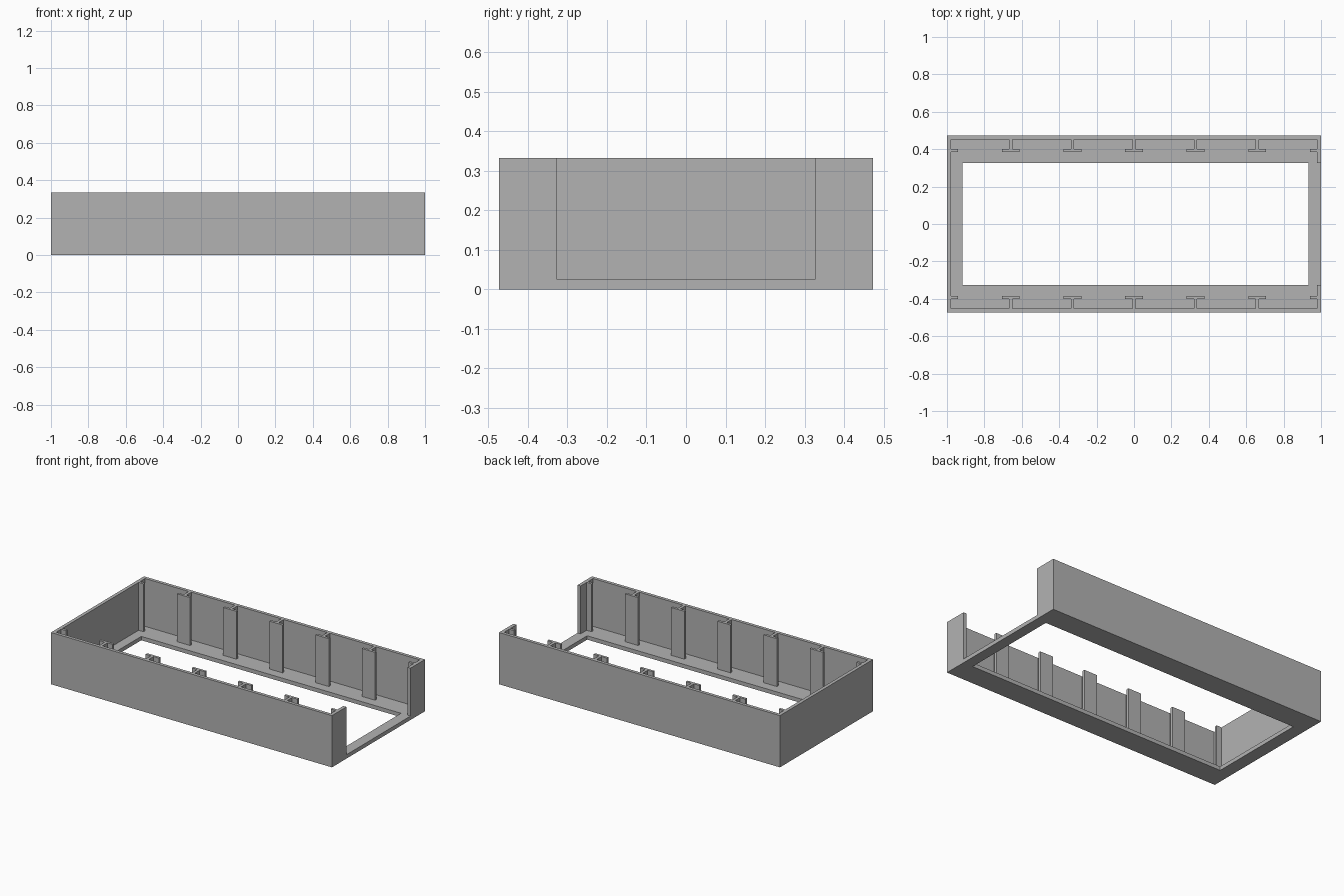
import bpy
import bmesh

cube = bpy.data.objects.get("Cube")
if cube:
    bpy.data.objects.remove(cube, do_unlink=True)

HX, HY, HEIGHT, FLOOR = 1.0, 0.473, 0.333, 0.025
IN_X, IN_Y = 0.978, 0.452           # inner wall faces
DOOR_Y = 0.326                      # half width of the open end
FLANGE_IN, FLANGE_OUT = 0.386, 0.402
FLANGE_W, STEM_W = 0.047, 0.009     # half widths of the T ribs
TAB_X = 0.942                       # inner end of the corner tabs
RIB_STEP = 0.329

grey = bpy.data.materials.new("plain_grey")
grey.use_nodes = True
colour = (0.45, 0.45, 0.45, 1)
grey.diffuse_color = colour
grey.node_tree.nodes["Principled BSDF"].inputs["Base Color"].default_value = colour


def prism(name, outline, z0, z1):
    """Extrude a flat outline from z0 up to z1."""
    bm = bmesh.new()
    face = bm.faces.new([bm.verts.new((x, y, z0)) for x, y in outline])
    top = bmesh.ops.extrude_face_region(bm, geom=[face])["geom"]
    bmesh.ops.translate(bm, vec=(0, 0, z1 - z0),
                        verts=[v for v in top if isinstance(v, bmesh.types.BMVert)])
    bmesh.ops.recalc_face_normals(bm, faces=bm.faces[:])
    mesh = bpy.data.meshes.new(name)
    bm.to_mesh(mesh)
    bm.free()
    mesh.materials.append(grey)
    obj = bpy.data.objects.new(name, mesh)
    bpy.context.collection.objects.link(obj)
    return obj


def rectangle(x0, x1, y):
    return [(x0, -y), (x1, -y), (x1, y), (x0, y)]


def cut(target, cutter):
    """Subtract the cutter, then discard it."""
    cutter.hide_render = True
    mod = target.modifiers.new("cut", 'BOOLEAN')
    mod.operation = 'DIFFERENCE'
    mod.solver = 'EXACT'
    mod.object = cutter
    bpy.context.view_layer.objects.active = target
    bpy.ops.object.modifier_apply(modifier=mod.name)
    bpy.data.objects.remove(cutter, do_unlink=True)


# Half of the cavity outline: corner tab, T ribs, corner tab, open end
half = [(-IN_X, FLANGE_IN), (-TAB_X, FLANGE_IN), (-TAB_X, FLANGE_OUT),
        (-IN_X, FLANGE_OUT), (-IN_X, IN_Y)]
for i in range(-2, 3):
    c = i * RIB_STEP
    side = [(STEM_W, IN_Y), (STEM_W, FLANGE_OUT),
            (FLANGE_W, FLANGE_OUT), (FLANGE_W, FLANGE_IN)]
    half += [(c - x, y) for x, y in side]
    half += [(c + x, y) for x, y in reversed(side)]
half += [(IN_X, IN_Y), (IN_X, FLANGE_OUT), (TAB_X, FLANGE_OUT),
         (TAB_X, FLANGE_IN), (IN_X, FLANGE_IN), (IN_X, DOOR_Y), (HX + 0.1, DOOR_Y)]
cavity = half + [(x, -y) for x, y in reversed(half)]

# Ribbed tray with an open right-hand end and a large window in its floor
tray = prism("ribbed_tray", rectangle(-HX, HX, HY), 0, HEIGHT)
cut(tray, prism("cavity_cutter", cavity, FLOOR, HEIGHT + 0.1))
cut(tray, prism("floor_cutter", rectangle(-0.917, 0.932, DOOR_Y), -0.1, FLOOR + 0.1))
